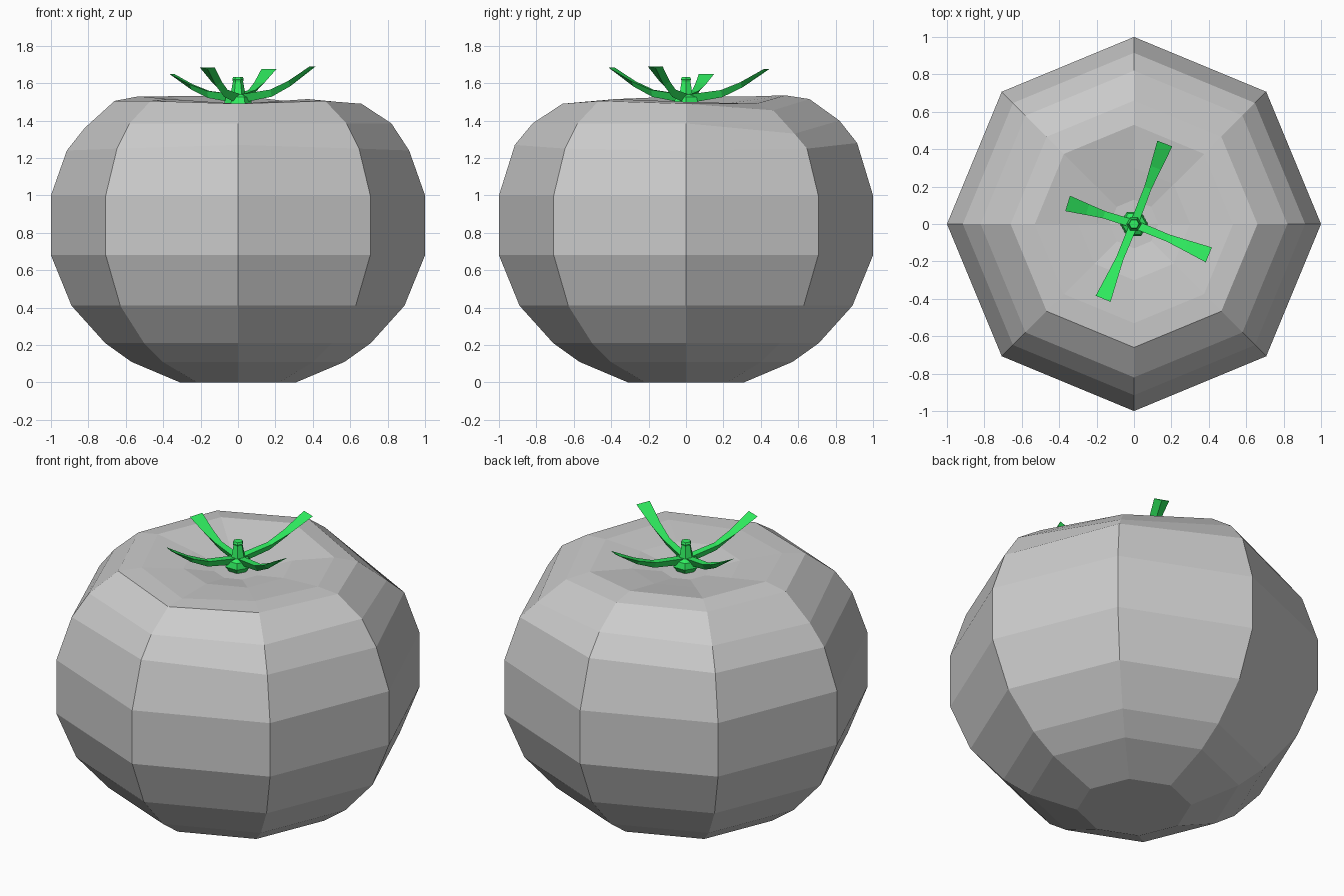
import bpy, bmesh
from math import sin, cos, atan2, pi, hypot

if "Cube" in bpy.data.objects:
    bpy.data.objects.remove(bpy.data.objects["Cube"])

green = bpy.data.materials.new("leaf_green")
green.diffuse_color = (0.03, 0.88, 0.12, 1)
green.use_nodes = True
green.node_tree.nodes["Principled BSDF"].inputs["Base Color"].default_value = green.diffuse_color


def make(name, bm, mat=None):
    bmesh.ops.recalc_face_normals(bm, faces=bm.faces)
    me = bpy.data.meshes.new(name)
    bm.to_mesh(me)
    bm.free()
    ob = bpy.data.objects.new(name, me)
    bpy.context.collection.objects.link(ob)
    if mat:
        me.materials.append(mat)
    return ob


def loft(bm, sections):
    """Skin closed sections together and cap both ends."""
    rings = [[bm.verts.new(p) for p in s] for s in sections]
    for a, b in zip(rings, rings[1:]):
        n = len(a)
        for i in range(n):
            j = (i + 1) % n
            bm.faces.new((a[i], a[j], b[j], b[i]))
    bm.faces.new(rings[0])
    bm.faces.new(rings[-1])


def ring(r, z, n=8):
    zs = z if isinstance(z, tuple) else (z,) * n
    return [(r * cos(2 * pi * i / n), r * sin(2 * pi * i / n), zs[i]) for i in range(n)]


# Fruit body: eight-sided lathe, the upper rings slightly uneven
profile = [
    (0.31, 0), (0.57, 0.11), (0.71, 0.21), (0.89, 0.41), (1.0, 0.68), (1.0, 1.0),
    (0.915, (1.24, 1.25, 1.28, 1.26, 1.24, 1.25, 1.27, 1.25)),
    (0.82, (1.385, 1.33, 1.40, 1.38, 1.36, 1.385, 1.385, 1.385)),
    (0.66, (1.49, 1.455, 1.515, 1.51, 1.505, 1.505, 1.49, 1.505)),
    (0.53, (1.50, 1.49, 1.535, 1.53, 1.53, 1.515, 1.49, 1.515)),
    (0.30, 1.49), (0.13, 1.46),
]
bm = bmesh.new()
loft(bm, [ring(r, z) for r, z in profile])
make("fruit_body", bm)

# Stem with flared foot
bm = bmesh.new()
loft(bm, [ring(r, z, 6) for r, z in
          [(0.05, 1.455), (0.075, 1.49), (0.065, 1.525), (0.04, 1.54),
           (0.027, 1.61), (0.031, 1.62), (0.026, 1.632)]])
make("stem", bm, green)

# Four curling leaves: flat top, keel underneath, widening to a square tip
tips = [(0.165, 0.43, 1.675), (0.40, -0.165, 1.69), (-0.165, -0.40, 1.685), (-0.355, 0.11, 1.65)]
shape = [(0.05, 0.0, 0.022, 0.045), (0.45, 0.17, 0.02, 0.038),
         (0.70, 0.48, 0.03, 0.028), (1.0, 1.0, 0.043, 0.006)]
for k, (tx, ty, tz) in enumerate(tips):
    length, a = hypot(tx, ty), atan2(ty, tx)
    c, s = cos(a), sin(a)
    sections = []
    for t, rise, w, keel in shape:
        d, z = t * length, 1.54 + rise * (tz - 1.54)
        sections.append([(d * c - w * s, d * s + w * c, z),
                         (d * c + w * s, d * s - w * c, z),
                         (d * c, d * s, z - keel)])
    bm = bmesh.new()
    loft(bm, sections)
    make(f"leaf_{k + 1}", bm, green)
